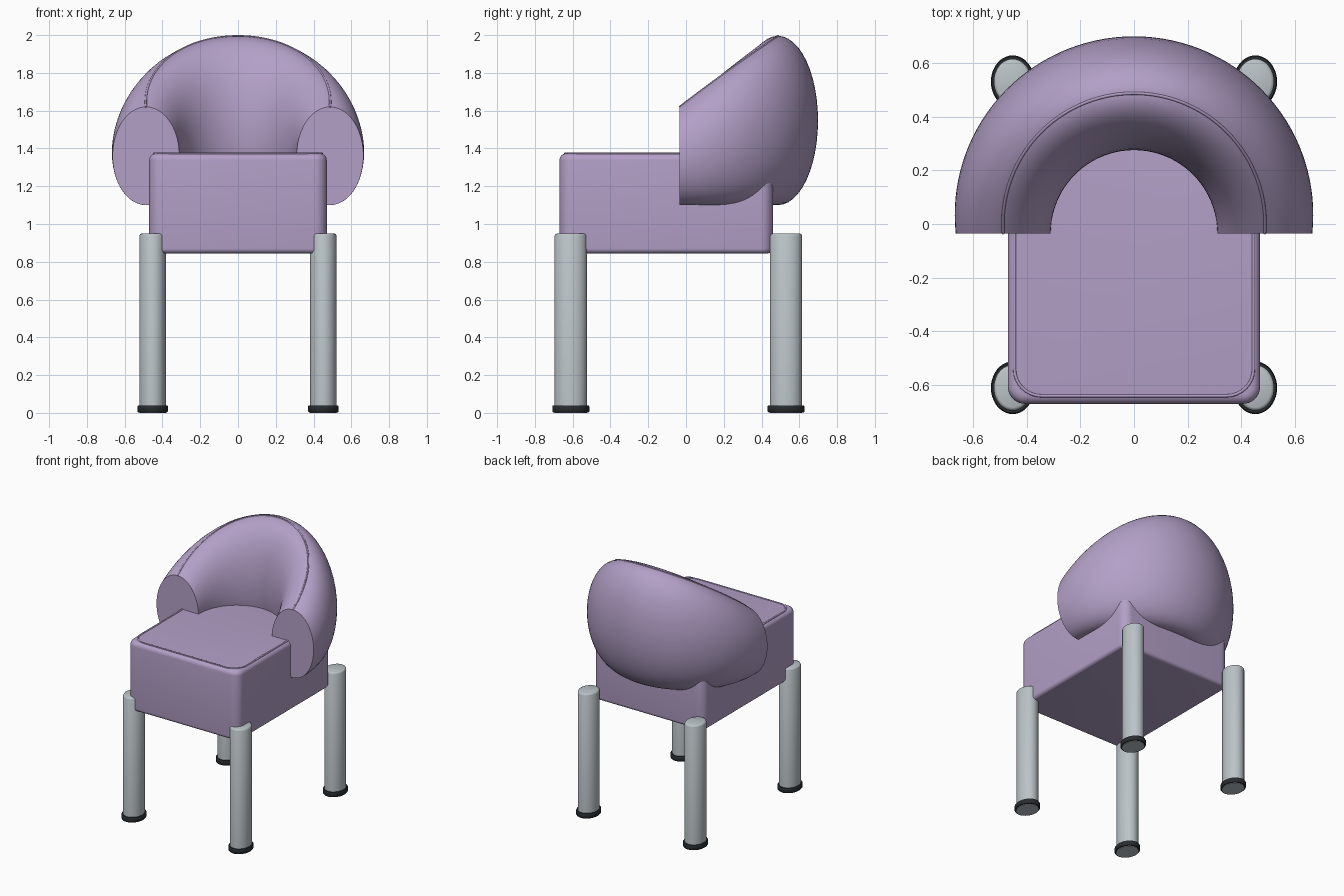
import bpy, bmesh
from math import sin, cos, pi, radians

if "Cube" in bpy.data.objects:
    bpy.data.objects.remove(bpy.data.objects["Cube"])


def material(name, rgb):
    m = bpy.data.materials.new(name)
    m.diffuse_color = (*rgb, 1)
    m.use_nodes = True
    m.node_tree.nodes["Principled BSDF"].inputs["Base Color"].default_value = m.diffuse_color
    return m


fabric = material("lilac_fabric", (0.45, 0.35, 0.57))
metal = material("pale_metal", (0.50, 0.55, 0.58))
rubber = material("dark_rubber", (0.02, 0.025, 0.03))


def loft(name, rings, mat, angle=40):
    """Skin a list of closed rings and cap both ends."""
    bm = bmesh.new()
    loops = [[bm.verts.new(p) for p in ring] for ring in rings]
    for a, b in zip(loops, loops[1:]):
        for i in range(len(a)):
            j = (i + 1) % len(a)
            bm.faces.new((a[i], a[j], b[j], b[i]))
    bm.faces.new(loops[0][::-1])
    bm.faces.new(loops[-1])
    bmesh.ops.recalc_face_normals(bm, faces=bm.faces[:])
    me = bpy.data.meshes.new(name)
    bm.to_mesh(me)
    bm.free()
    ob = bpy.data.objects.new(name, me)
    bpy.context.collection.objects.link(ob)
    me.materials.append(mat)
    bpy.context.view_layer.objects.active = ob
    ob.select_set(True)
    bpy.ops.object.shade_smooth_by_angle(angle=radians(angle))
    ob.select_set(False)
    return ob


def rounded_rect(hx, hy, r, cy, z, n=8):
    pts = []
    for k, (sx, sy) in enumerate(((1, 1), (-1, 1), (-1, -1), (1, -1))):
        for i in range(n + 1):
            a = pi / 2 * (k + i / n)
            pts.append((sx * (hx - r) + r * cos(a), cy + sy * (hy - r) + r * sin(a), z))
    return pts


def ellipse(cx, cy, rx, ry, z, n=40):
    return [(cx + rx * cos(2 * pi * i / n), cy + ry * sin(2 * pi * i / n), z) for i in range(n)]


def piping(name, pts, radius, closed):
    cu = bpy.data.curves.new(name, "CURVE")
    cu.dimensions = "3D"
    cu.bevel_depth = radius
    cu.bevel_resolution = 2
    cu.use_fill_caps = True
    sp = cu.splines.new("POLY")
    sp.points.add(len(pts) - 1)
    for p, co in zip(sp.points, pts):
        p.co = (*co, 1)
    sp.use_cyclic_u = closed
    cu.materials.append(fabric)
    bpy.context.collection.objects.link(bpy.data.objects.new(name, cu))


# seat cushion: rounded box
SX, SY, SC, R = 0.47, 0.565, -0.105, 0.065
Z0, Z1 = 0.845, 1.373


def seat_ring(d, z):
    return rounded_rect(SX - d, SY - d, R - d, SC, z)


rings = []
e = 0.025
for i in range(6):
    a = pi / 2 * i / 5
    rings.append(seat_ring(e * (1 - sin(a)), Z0 + e * (1 - cos(a))))
e = 0.035
for i in range(7):
    a = pi / 2 * i / 6
    rings.append(seat_ring(e * (1 - cos(a)), Z1 - e * (1 - sin(a))))
loft("seat", rings, fabric)
piping("seat_piping", rounded_rect(SX - 0.025, SY - 0.03, 0.10, SC, Z1 - 0.001), 0.006, True)

# wraparound back and arms: elliptical tube swept half a turn, growing upward at the rear
BY = -0.035
rings, crest = [], []
for i in range(65):
    t = pi * i / 64
    s = sin(t)
    mid, rad = 0.487 + 0.035 * s, 0.177 + 0.035 * s
    half_h = 0.26 + 0.188 * s
    zc = 1.10 + half_h
    ring = []
    for k in range(48):
        a = 2 * pi * k / 48
        r = mid + rad * cos(a)
        ring.append((r * cos(t), BY + r * s, zc + half_h * sin(a)))
    rings.append(ring)
    crest.append((mid * cos(t), BY + mid * s, zc + half_h - 0.002))
loft("wraparound_back", rings, fabric)
piping("back_piping", crest, 0.006, False)

# four oval legs with rubber feet
for row, y in (("front", -0.61), ("rear", 0.53)):
    for side, x in (("left", -0.452), ("right", 0.452)):
        loft(f"{row}_{side}_leg",
             [ellipse(x, y, 0.07 - d, 0.085 - d, z)
              for d, z in ((0, 0.0), (0, 0.938), (0.004, 0.946), (0.012, 0.95))], metal)
        loft(f"{row}_{side}_foot",
             [ellipse(x, y, 0.081 - d, 0.098 - d, z)
              for d, z in ((0.004, 0.003), (0, 0.008), (0, 0.034), (0.004, 0.04))], rubber)
